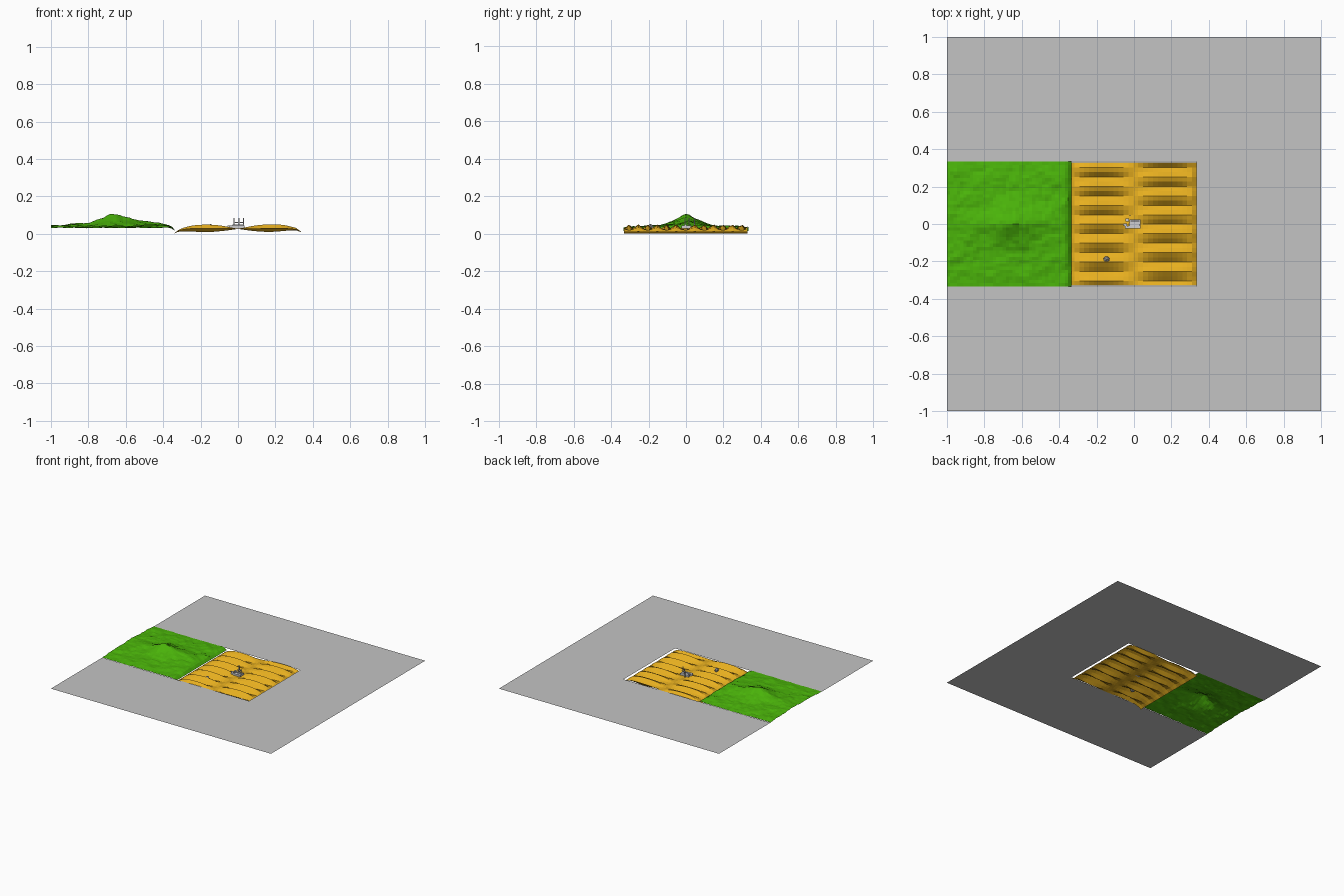
import bpy, bmesh, math, random
from mathutils import Vector, noise

if "Cube" in bpy.data.objects:
    bpy.data.objects.remove(bpy.data.objects["Cube"])

random.seed(4)
T = 1 / 3  # half width of one terrain tile
BOARD_Z = 0.03


def material(name, rgb):
    m = bpy.data.materials.new(name)
    m.diffuse_color = (*rgb, 1)
    m.use_nodes = True
    m.node_tree.nodes["Principled BSDF"].inputs["Base Color"].default_value = m.diffuse_color
    return m


GREY = material("board grey", (0.55, 0.55, 0.55))
GREEN = material("grass green", (0.07, 0.46, 0.003))
SAND = material("sand yellow", (0.80, 0.43, 0.014))
PALE = material("pale stone", (0.62, 0.62, 0.64))
STONE = material("dark stone", (0.36, 0.36, 0.36))


def finish(bm, name, mat):
    me = bpy.data.meshes.new(name)
    bm.to_mesh(me)
    bm.free()
    me.materials.append(mat)
    ob = bpy.data.objects.new(name, me)
    bpy.context.collection.objects.link(ob)
    return ob


def sheet(name, mat, x0, x1, y0, y1, n, height):
    """Flat-shaded height field of n x n cells."""
    bm = bmesh.new()
    bmesh.ops.create_grid(bm, x_segments=n, y_segments=n, size=0.5)
    for v in bm.verts:
        x = x0 + (v.co.x + 0.5) * (x1 - x0)
        y = y0 + (v.co.y + 0.5) * (y1 - y0)
        v.co = (x, y, height(x, y))
    return finish(bm, name, mat)


def interp(pts, x):
    """Linear interpolation along a short profile."""
    for (xa, a), (xb, b) in zip(pts, pts[1:]):
        if x <= xb:
            return a + (b - a) * max(0, (x - xa) / (xb - xa))
    return pts[-1][1]


# Board: 3 x 3 cells, left and middle cells of the centre row left open
bm = bmesh.new()
bmesh.ops.create_grid(bm, x_segments=3, y_segments=3, size=1)
bmesh.ops.translate(bm, vec=(0, 0, BOARD_Z), verts=bm.verts)
holes = [f for f in bm.faces
         if abs(f.calc_center_median().y) < 0.1 and f.calc_center_median().x < 0.1]
bmesh.ops.delete(bm, geom=holes, context='FACES')
finish(bm, "board", GREY)

# Sand tile: two crossed waves make offset dunes
SAND_MEAN = [(-0.345, 0.0), (-0.31, 0.02), (-0.25, 0.028), (-0.1, 0.029),
             (0, 0.026), (0.1, 0.029), (0.25, 0.031), (0.31, 0.025), (0.345, 0.005)]


def dunes(x, y):
    across = math.sin(2 * math.pi * x / 0.69)
    wave = across * math.sin(2 * math.pi * (y - 0.22) / 0.1)
    return max(0, interp(SAND_MEAN, x) + 0.02 * wave)


sheet("sand_dunes", SAND, -0.345, 0.337, -0.33, 0.3275, 26, dunes)

# Grass tile: a ridge along x that fades to a gently rough plain
RIDGE = [(-1, 0.045), (-0.9, 0.05), (-0.8, 0.055), (-0.74, 0.075), (-0.69, 0.1),
         (-0.64, 0.1), (-0.59, 0.09), (-0.5, 0.066), (-0.44, 0.062), (-0.37, 0.045)]


def hills(x, y):
    side = max(0, 1 - (abs(y) / T) ** 2)
    base = 0.032 + 0.01 * side
    ridge = (interp(RIDGE, x) - 0.042) * math.exp(-(abs(y) / 0.085) ** 1.5)
    rough = 0.008 * noise.noise(Vector((x * 13, y * 13, 0.3)))
    rough += 0.006 * noise.noise(Vector((x * 30, y * 30, 2)))
    drop = max(0, (x + 0.36) / 0.025)  # roll down to the sand
    edge = 0.4 + 0.6 * min(1, 3 * side)
    return (base + ridge + rough * edge) * (1 - drop) + 0.015 * drop


sheet("grass_hills", GREEN, -1, -0.335, -T, T, 38, hills)


# Small ruin in the middle of the sand: slabs, posts and rails in one mesh
def box(bm, x, y, z, sx, sy, sz):
    r = bmesh.ops.create_cube(bm, size=1)["verts"]
    bmesh.ops.scale(bm, vec=(sx, sy, sz), verts=r)
    bmesh.ops.translate(bm, vec=(x, y, z), verts=r)


bm = bmesh.new()
box(bm, 0.005, 0, 0.036, 0.06, 0.05, 0.014)
for i in range(9):  # rubble
    box(bm, random.uniform(-0.052, 0.025), random.uniform(-0.022, 0.025), 0.038,
        0.018, 0.014, 0.014)
for x, y in ((-0.022, 0.045), (0.005, 0.015), (0.03, -0.005)):  # posts
    box(bm, x, y, 0.057, 0.005, 0.005, 0.056)
box(bm, 0.005, 0.015, 0.06, 0.05, 0.005, 0.004)
box(bm, 0, 0, 0.047, 0.06, 0.005, 0.004)
finish(bm, "ruin", PALE)

# Loose boulder
bm = bmesh.new()
bmesh.ops.create_icosphere(bm, subdivisions=1, radius=0.019)
bmesh.ops.translate(bm, vec=(-0.147, -0.19, 0.034), verts=bm.verts)
finish(bm, "boulder", STONE)
